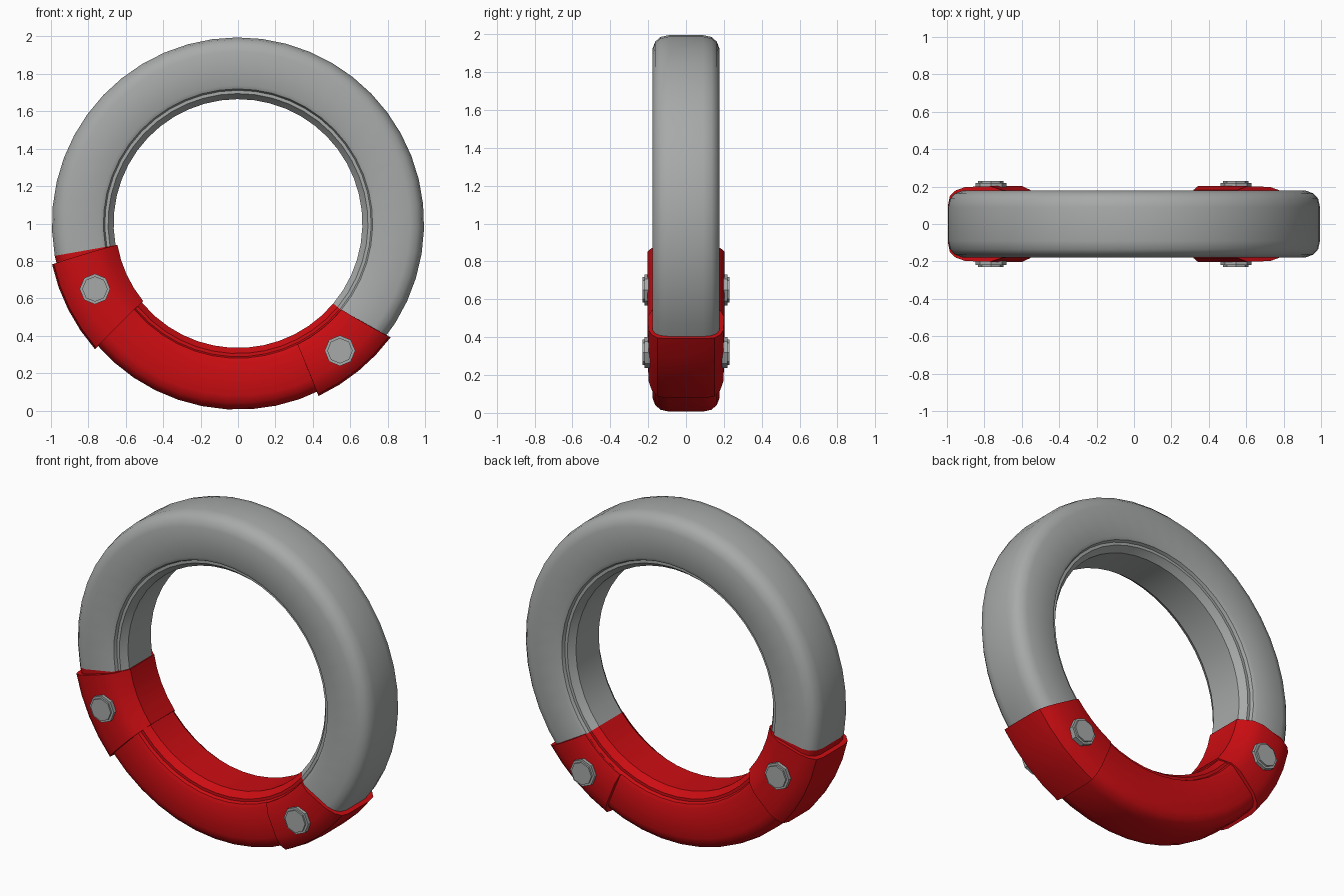
import bpy, bmesh
from math import radians, sin, cos
from mathutils import Vector, Matrix

if "Cube" in bpy.data.objects:
    bpy.data.objects.remove(bpy.data.objects["Cube"])

CENTRE_Z = 1.0


def material(name, colour):
    m = bpy.data.materials.new(name)
    m.use_nodes = True
    m.diffuse_color = colour
    m.node_tree.nodes["Principled BSDF"].inputs["Base Color"].default_value = colour
    return m


grey = material("steel grey", (0.39, 0.40, 0.40, 1))
red = material("painted red", (0.60, 0.004, 0.006, 1))


def finish(name, bm, mat, angle=35):
    bmesh.ops.recalc_face_normals(bm, faces=bm.faces[:])
    mesh = bpy.data.meshes.new(name)
    bm.to_mesh(mesh)
    bm.free()
    mesh.materials.append(mat)
    obj = bpy.data.objects.new(name, mesh)
    bpy.context.collection.objects.link(obj)
    bpy.ops.object.select_all(action="DESELECT")
    obj.select_set(True)
    bpy.context.view_layer.objects.active = obj
    bpy.ops.object.shade_smooth_by_angle(angle=radians(angle))
    return obj


def sweep(name, half, start, end, steps, mat, skew=(0, 0)):
    """Sweep a mirrored (radius, y) section round the ring; skew slants each end."""
    section = half + [(r, -y) for r, y in reversed(half)]
    inner, outer = half[-1][0], half[0][0]
    bm = bmesh.new()
    loops = []
    for i in range(steps + 1):
        t = i / steps
        loop = []
        for r, y in section:
            lean = ((1 - t) * skew[0] + t * skew[1]) * (r - inner) / (outer - inner)
            a = radians(start + (end - start) * t + lean)
            loop.append(bm.verts.new((r * cos(a), y, CENTRE_Z + r * sin(a))))
        loops.append(loop)
    n = len(section)
    for a, b in zip(loops, loops[1:]):
        for j in range(n):
            k = (j + 1) % n
            bm.faces.new((a[j], a[k], b[k], b[j]))
    bm.faces.new(loops[0])
    bm.faces.new(loops[-1])
    return finish(name, bm, mat)


# Rounded tyre-like section with a stepped inner lip, outer edge first
ring_section = [(0.995, 0.09), (0.985, 0.135), (0.96, 0.163), (0.92, 0.178),
                (0.74, 0.178), (0.72, 0.168), (0.712, 0.15), (0.695, 0.15),
                (0.685, 0.135), (0.665, 0.11)]
sweep("upper_ring", ring_section, 320, 550, 30, grey)
sweep("lower_ring", ring_section, 190, 320, 17, red)

# Raised clamps that overlap the joints
clamp_section = [(1.018, 0.10), (1.008, 0.15), (0.975, 0.18), (0.92, 0.198),
                 (0.78, 0.202), (0.72, 0.182)]
sweep("right_clamp", clamp_section + [(0.655, 0.115)], 190, 219.3, 4, red, (2.4, 2))
sweep("left_clamp", clamp_section, 296.2, 320.3, 4, red, (-1.2, 3))


# Faceted bolt heads on both faces of each clamp
def bolt(name, x, z, side):
    bm = bmesh.new()
    turn = Matrix.Rotation(radians(90), 4, "X")
    for radius, depth, y in ((0.082, 0.03, 0.205), (0.068, 0.036, 0.212)):
        place = Matrix.Translation(Vector((x, side * y, z)))
        bmesh.ops.create_cone(bm, cap_ends=True, segments=8, radius1=radius,
                              radius2=radius, depth=depth, matrix=place @ turn)
    finish(name, bm, grey, 30)


for label, x, z in (("right", -0.765, 0.65), ("left", 0.545, 0.32)):
    for face, side in (("front", -1), ("back", 1)):
        bolt(f"{label}_{face}_bolt", x, z, side)
